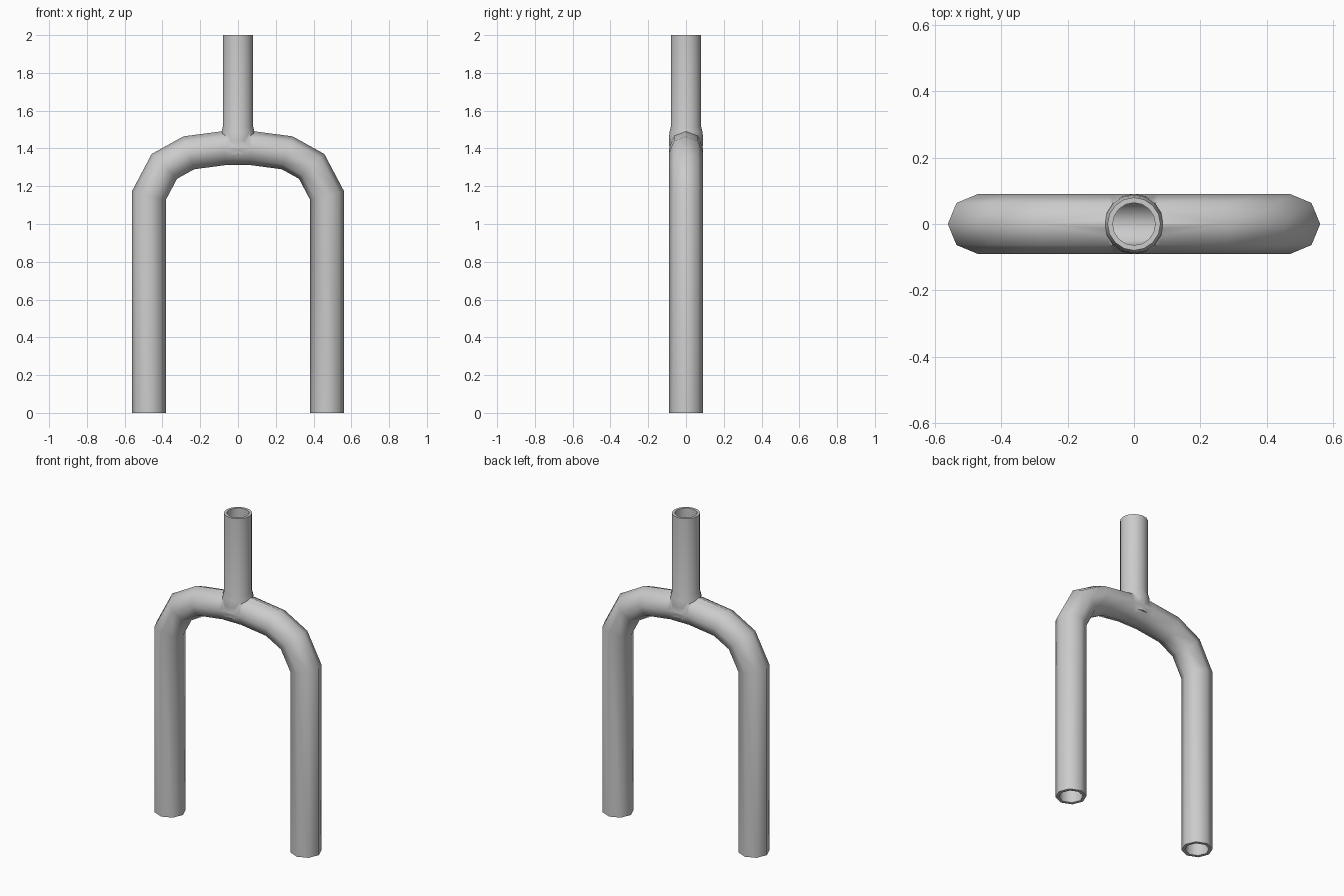
import bpy, bmesh, math
from mathutils import Vector

if "Cube" in bpy.data.objects:
    bpy.data.objects.remove(bpy.data.objects["Cube"])


def make_tube(name, path, radii, sides):
    """Sweep a mitred polygon ring along a path in the XZ plane."""
    pts = [Vector((x, 0, z)) for x, z in path]
    bm = bmesh.new()
    rings = []
    for i, p in enumerate(pts):
        d_in = (p - pts[i - 1]).normalized() if i else (pts[1] - p).normalized()
        d_out = (pts[i + 1] - p).normalized() if i < len(pts) - 1 else d_in
        t = (d_in + d_out).normalized()
        n = Vector((-t.z, 0, t.x)) / t.dot(d_in)
        r = radii[i]
        rings.append([bm.verts.new(p + n * r * math.cos(a) + Vector((0, r * math.sin(a), 0)))
                      for a in (2 * math.pi * k / sides for k in range(sides))])
    for a, b in zip(rings, rings[1:]):
        for k in range(sides):
            j = (k + 1) % sides
            bm.faces.new((a[k], a[j], b[j], b[k]))
    bm.faces.new(rings[0])
    bm.faces.new(rings[-1])
    bmesh.ops.recalc_face_normals(bm, faces=bm.faces)
    me = bpy.data.meshes.new(name)
    bm.to_mesh(me)
    bm.free()
    ob = bpy.data.objects.new(name, me)
    bpy.context.collection.objects.link(ob)
    return ob


def combine(target, other, operation):
    bpy.context.view_layer.objects.active = target
    mod = target.modifiers.new(operation.lower(), 'BOOLEAN')
    mod.operation = operation
    mod.solver = 'EXACT'
    mod.object = other
    bpy.ops.object.modifier_apply(modifier=mod.name)
    bpy.data.objects.remove(other, do_unlink=True)


def leg_path(bottom):
    half = [(0.472, bottom), (0.472, 1.15), (0.39, 1.305), (0.26, 1.377), (0.07, 1.402)]
    return [(-x, z) for x, z in half] + half[::-1]


# Outer skin: bent legs with crown, plus the steerer stem with a flared root
fork = make_tube("fork_tube", leg_path(0), [0.09] * 10, 8)
stem = make_tube("steerer_stem", [(0, 1.37), (0, 1.44), (0, 1.485), (0, 1.515), (0, 2.0)],
                 [0.085, 0.091, 0.088, 0.08, 0.08], 16)
combine(fork, stem, 'UNION')

# Hollow bore through legs, crown and stem
bore = make_tube("leg_bore", leg_path(-0.1), [0.07] * 10, 8)
stem_bore = make_tube("stem_bore", [(0, 1.4), (0, 2.1)], [0.064] * 2, 16)
combine(bore, stem_bore, 'UNION')
combine(fork, bore, 'DIFFERENCE')

# Smooth tubes with crisp rims
bpy.ops.object.select_all(action='DESELECT')
fork.select_set(True)
bpy.context.view_layer.objects.active = fork
bpy.ops.object.shade_smooth_by_angle(angle=math.radians(50))
